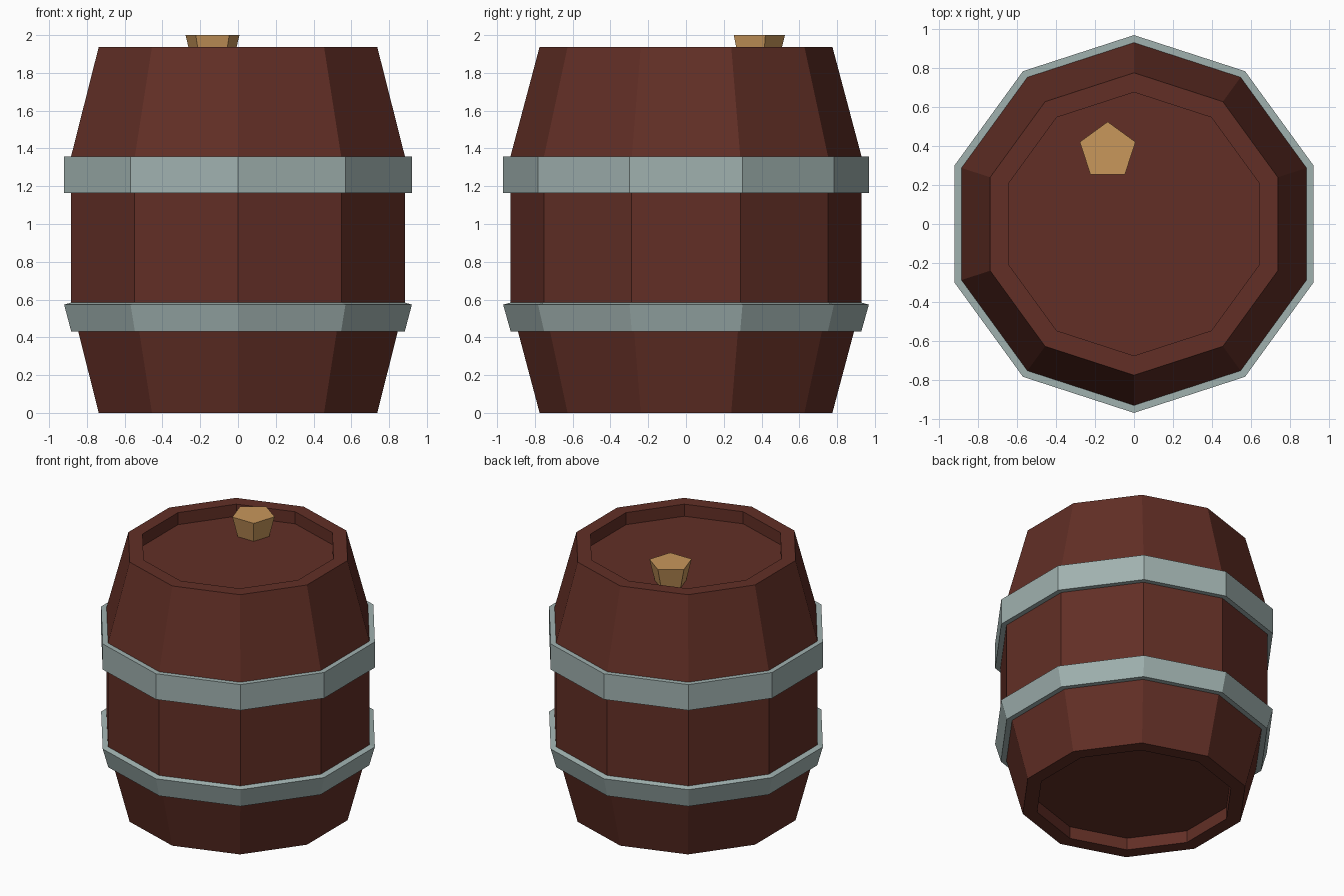
import bpy, bmesh, math

if "Cube" in bpy.data.objects:
    bpy.data.objects.remove(bpy.data.objects["Cube"])


def material(name, rgb):
    m = bpy.data.materials.new(name)
    m.diffuse_color = (*rgb, 1)
    m.use_nodes = True
    m.node_tree.nodes["Principled BSDF"].inputs["Base Color"].default_value = m.diffuse_color
    return m


wood = material("dark_red_wood", (0.122, 0.028, 0.019))
metal = material("grey_metal", (0.35, 0.44, 0.43))
cork = material("tan_cork", (0.58, 0.31, 0.105))


def revolve(name, profile, sides, mat, centre=(0, 0), closed=False):
    """Turn an (r, z) profile around a vertical axis, a corner pointing to +y."""
    bm = bmesh.new()
    rings = []
    for r, z in profile:
        ring = []
        for k in range(sides):
            a = math.pi / 2 + 2 * math.pi * k / sides
            ring.append(bm.verts.new((centre[0] + r * math.cos(a),
                                      centre[1] + r * math.sin(a), z)))
        rings.append(ring)
    pairs = list(zip(rings, rings[1:]))
    if closed:
        pairs.append((rings[-1], rings[0]))
    else:
        bm.faces.new(rings[0])
        bm.faces.new(rings[-1])
    for low, high in pairs:
        for k in range(sides):
            n = (k + 1) % sides
            bm.faces.new((low[k], low[n], high[n], high[k]))
    bmesh.ops.recalc_face_normals(bm, faces=bm.faces[:])
    me = bpy.data.meshes.new(name)
    bm.to_mesh(me)
    bm.free()
    me.materials.append(mat)
    ob = bpy.data.objects.new(name, me)
    bpy.context.collection.objects.link(ob)
    return ob


# Barrel body with recessed lid and base
revolve("barrel_body", [(0.675, 0.09), (0.675, 0), (0.775, 0), (0.93, 0.583),
                        (0.93, 1.355), (0.775, 1.938), (0.675, 1.938),
                        (0.675, 1.848)], 10, wood)

# Metal hoops: straight upper one, lower one following the taper
revolve("upper_hoop", [(0.92, 1.165), (0.968, 1.165), (0.968, 1.357),
                       (0.92, 1.357)], 10, metal, closed=True)
revolve("lower_hoop", [(0.88, 0.43), (0.928, 0.43), (0.968, 0.573),
                       (0.925, 0.585)], 10, metal, closed=True)

# Five-sided tapered stopper in the lid
revolve("stopper", [(0.11, 1.84), (0.15, 2.0)], 5, cork, centre=(-0.135, 0.374))
